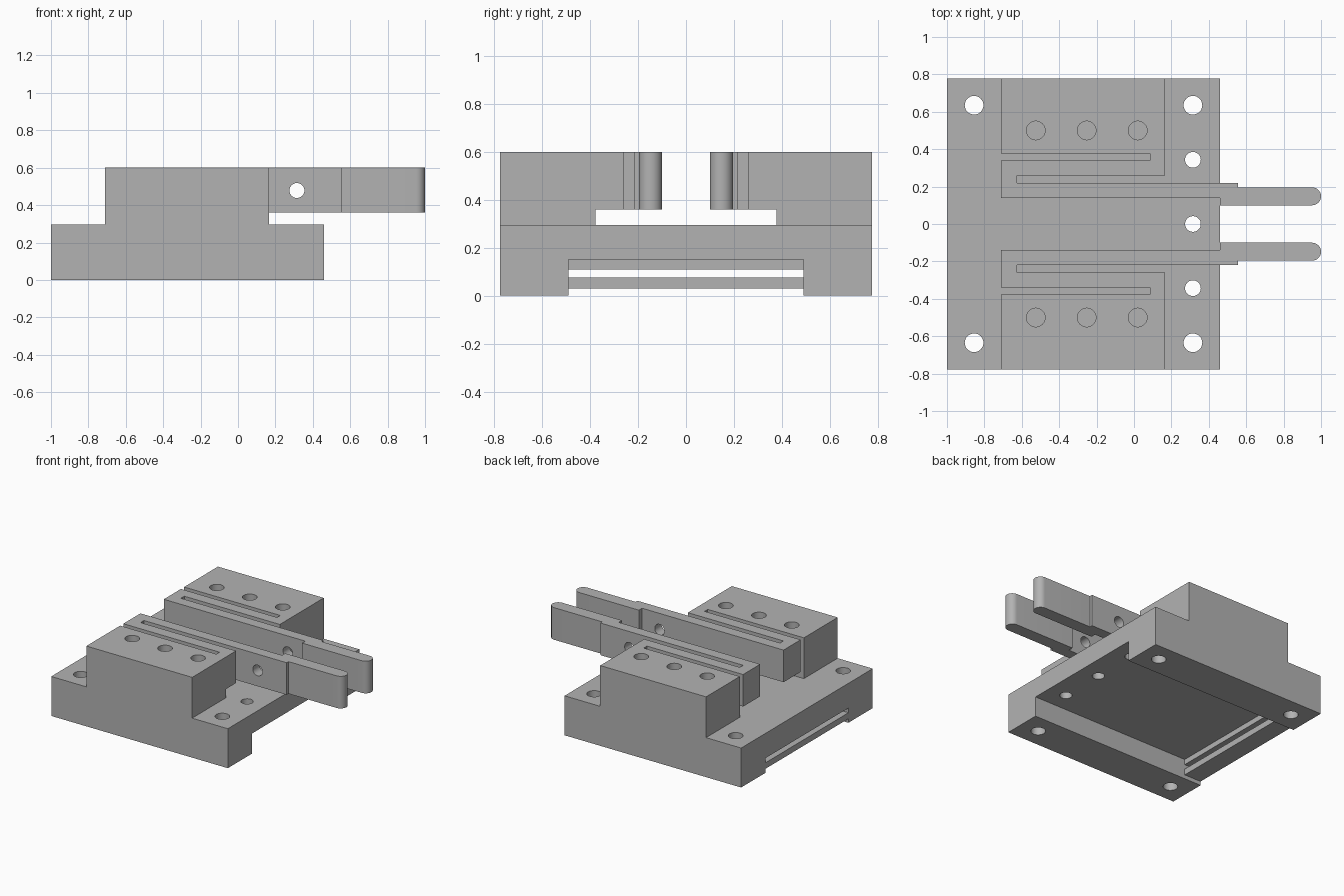
import bpy, bmesh, math
from mathutils import Matrix, Vector

old = bpy.data.objects.get("Cube")
if old:
    bpy.data.objects.remove(old, do_unlink=True)

grey = bpy.data.materials.new("machined grey")
grey.use_nodes = True
grey.diffuse_color = (0.45, 0.45, 0.45, 1)
grey.node_tree.nodes["Principled BSDF"].inputs["Base Color"].default_value = grey.diffuse_color

HALF = 0.777   # half depth of the base
BASE = 0.295   # top of the base
TOP = 0.6      # top of the clamp blocks


def make_object(name, bm):
    bmesh.ops.recalc_face_normals(bm, faces=bm.faces)
    mesh = bpy.data.meshes.new(name)
    bm.to_mesh(mesh)
    bm.free()
    mesh.materials.append(grey)
    obj = bpy.data.objects.new(name, mesh)
    bpy.context.collection.objects.link(obj)
    return obj


def prism(name, outline, z0, z1):
    bm = bmesh.new()
    face = bm.faces.new([bm.verts.new((x, y, z0)) for x, y in outline])
    side = bmesh.ops.extrude_face_region(bm, geom=[face])["geom"]
    verts = [v for v in side if isinstance(v, bmesh.types.BMVert)]
    bmesh.ops.translate(bm, verts=verts, vec=(0, 0, z1 - z0))
    return make_object(name, bm)


def box(name, x0, x1, y0, y1, z0, z1):
    return prism(name, [(x0, y0), (x1, y0), (x1, y1), (x0, y1)], z0, z1)


def drill(name, centre, radius, length, axis="Z"):
    turn = Matrix.Rotation(math.pi / 2, 4, "X") if axis == "Y" else Matrix()
    bm = bmesh.new()
    bmesh.ops.create_cone(bm, cap_ends=True, segments=32, radius1=radius, radius2=radius,
                          depth=length, matrix=Matrix.Translation(Vector(centre)) @ turn)
    return make_object(name, bm)


def combine(target, other, operation):
    mod = target.modifiers.new("cut", "BOOLEAN")
    mod.operation, mod.solver, mod.object = operation, "EXACT", other
    graph = bpy.context.evaluated_depsgraph_get()
    result = bpy.data.meshes.new_from_object(target.evaluated_get(graph))
    target.modifiers.clear()
    target.data = result
    bpy.data.objects.remove(other, do_unlink=True)


# Base plate with a channel underneath, closed by a slotted end wall
body = box("flexure_clamp_body", -1, 0.46, -HALF, HALF, 0, BASE)
combine(body, box("channel", -0.86, 0.6, -0.49, 0.49, -0.1, 0.15), "DIFFERENCE")
for low, high in ((-0.1, 0.03), (0.075, 0.11)):
    combine(body, box("end_slot", -1.1, -0.8, -0.49, 0.49, low, high), "DIFFERENCE")

# Clamp blocks: solid outer block, folded flexure and round-ended finger
tip = [(0.952 + 0.048 * math.cos(a), 0.148 + 0.048 * math.sin(a))
       for a in (math.pi * (i / 16 - 0.5) for i in range(17))]
outline = [(-0.71, HALF), (-0.71, 0.378), (0.085, 0.378), (0.085, 0.34), (-0.71, 0.34),
           (-0.71, 0.138), (0.46, 0.138), (0.46, 0.1)] + tip + [
           (0.555, 0.196), (0.555, 0.218), (-0.625, 0.218), (-0.625, 0.258),
           (0.165, 0.258), (0.165, HALF)]
for side in (-1, 1):
    clamp = prism("clamp", [(x, y * side) for x, y in outline], 0.2, TOP)
    # Clearance below the moving parts
    combine(clamp, box("clearance", -0.8, 1.1, -0.378, 0.378, 0.1, 0.36), "DIFFERENCE")
    # Blind screw holes and the cross hole through the finger
    for x in (-0.525, -0.253, 0.02):
        combine(clamp, drill("screw_hole", (x, 0.5 * side, TOP), 0.05, 0.6), "DIFFERENCE")
    combine(clamp, drill("cross_hole", (0.315, 0.18 * side, 0.478), 0.04, 0.3, "Y"), "DIFFERENCE")
    combine(body, clamp, "UNION")

# Mounting holes through the base
holes = [(x, y, 0.05) for x in (-0.855, 0.315) for y in (-0.635, 0.635)]
holes += [(0.315, y, 0.042) for y in (-0.343, 0, 0.343)]
for x, y, radius in holes:
    combine(body, drill("mount_hole", (x, y, 0.15), radius, 0.5), "DIFFERENCE")

bpy.ops.object.select_all(action="DESELECT")
body.select_set(True)
bpy.context.view_layer.objects.active = body
bpy.ops.object.shade_smooth_by_angle(angle=math.radians(30))
